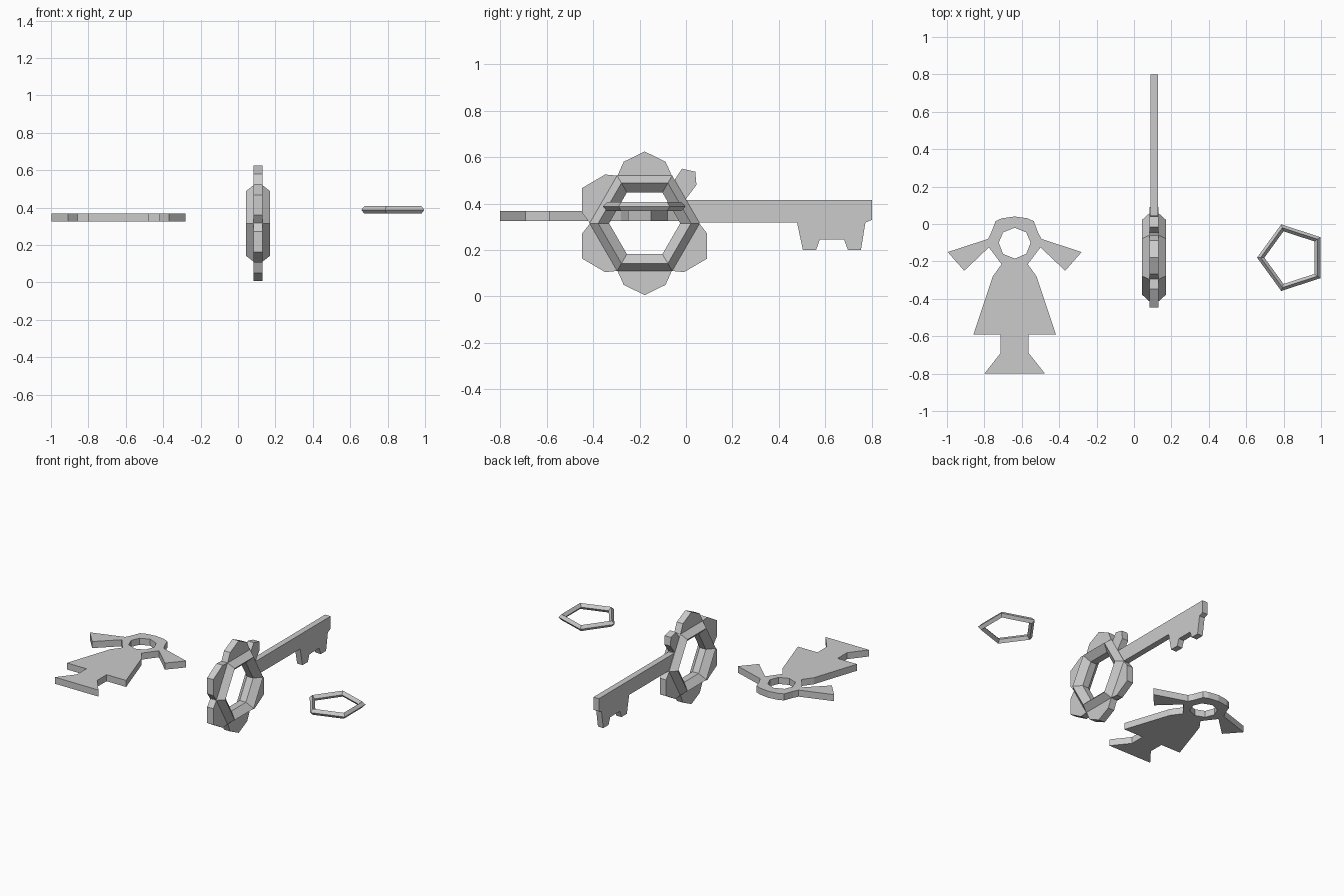
import bpy, bmesh, math
from mathutils import Matrix, Vector

if "Cube" in bpy.data.objects:
    bpy.data.objects.remove(bpy.data.objects["Cube"])

metal = bpy.data.materials.new("grey_metal")
metal.use_nodes = True
metal.diffuse_color = (0.6, 0.6, 0.6, 1)
metal.node_tree.nodes["Principled BSDF"].inputs["Base Color"].default_value = (0.6, 0.6, 0.6, 1)

# Turns a flat drawing in (x, y) upright, so that it reads as (y, z)
UPRIGHT = Matrix(((0, 0, 1), (1, 0, 0), (0, 1, 0))).to_4x4()


def finish(name, bm, matrix):
    bmesh.ops.recalc_face_normals(bm, faces=bm.faces)
    mesh = bpy.data.meshes.new(name)
    bm.to_mesh(mesh)
    bm.free()
    mesh.materials.append(metal)
    obj = bpy.data.objects.new(name, mesh)
    obj.matrix_world = matrix
    bpy.context.collection.objects.link(obj)
    return obj


def plate(name, points, thickness, matrix, mirror=False):
    """Flat outline thickened evenly about its plane."""
    bm = bmesh.new()
    bm.faces.new([bm.verts.new((u, v, 0)) for u, v in points])
    obj = finish(name, bm, matrix)
    if mirror:
        obj.modifiers.new("mirror", "MIRROR")
    solid = obj.modifiers.new("thickness", "SOLIDIFY")
    solid.thickness = thickness
    solid.offset = 0
    return obj


def ring(name, sides, section, turn, matrix):
    """Polygonal ring: a closed (radius, height) section swept round z."""
    bm = bmesh.new()
    loops = []
    for i in range(sides):
        a = turn + math.tau * i / sides
        loops.append([bm.verts.new((r * math.cos(a), r * math.sin(a), h)) for r, h in section])
    n = len(section)
    for i in range(sides):
        here, there = loops[i], loops[(i + 1) % sides]
        for j in range(n):
            k = (j + 1) % n
            bm.faces.new((here[j], there[j], there[k], here[k]))
    return finish(name, bm, matrix)


# Doll charm, lying flat: half outline with half of the head hole, mirrored
doll_half = [
    (0, .04), (.07, .03), (.102, .015), (.125, -.045), (.143, -.08),
    (.358, -.15), (.27, -.25), (.138, -.125), (.07, -.215), (.117, -.28),
    (.22, -.59), (.075, -.59), (.075, -.69), (.162, -.80), (0, -.80),
    (0, -.185), (.062, -.16), (.085, -.10), (.062, -.045), (0, -.02),
]
plate("doll_charm", doll_half, .044, Matrix.Translation((-.638, 0, .347)), mirror=True)

# Pentagon charm, lying flat, pointing to -x
pentagon_section = [(.187, 0), (.168, .02), (.148, 0), (.168, -.02)]
ring("pentagon_ring", 5, pentagon_section, math.pi, Matrix.Translation((.845, -.18, .387)))

# Flower key: hexagonal bow standing upright
KEY_X, BOW_Y, BOW_Z, KEY_T = .107, -.178, .315, .046
bow_place = Matrix.Translation((KEY_X, BOW_Y, BOW_Z)) @ UPRIGHT
h = KEY_T / 2
bow_section = [(.237, h), (.20, .064), (.153, h), (.153, -h), (.20, -.064), (.237, -h)]
ring("key_bow", 6, bow_section, 0, bow_place)

# Petals round the bow, drawn relative to its centre
top_petal = [(-.11, .18), (-.117, .205), (-.09, .265), (0, .309), (.09, .265), (.117, .205), (.11, .18)]
side_petal = [(-.20, 0), (-.235, 0), (-.269, -.044), (-.269, -.152), (-.17, -.21), (-.117, -.205), (-.10, -.173)]
small_petal = [(.128, .185), (.161, .235), (.218, .222), (.223, .165), (.178, .105), (.138, .125)]
petals = {
    "petal_top": (top_petal, 1, 1),
    "petal_bottom": (top_petal, 1, -1),
    "petal_front_lower": (side_petal, 1, 1),
    "petal_front_upper": (side_petal, 1, -1),
    "petal_back_lower": (side_petal, -1, 1),
    "petal_back_upper": (small_petal, 1, 1),
}
for name, (outline, su, sv) in petals.items():
    plate(name, [(u * su, v * sv) for u, v in outline], KEY_T, bow_place)

# Shaft with its toothed bit
shaft = [
    (-.03, .415), (.80, .415), (.80, .33), (.772, .318), (.753, .20),
    (.697, .20), (.68, .245), (.576, .245), (.56, .20), (.503, .20),
    (.478, .318), (0, .318),
]
plate("key_shaft", shaft, .04, Matrix.Translation((KEY_X, 0, 0)) @ UPRIGHT)
